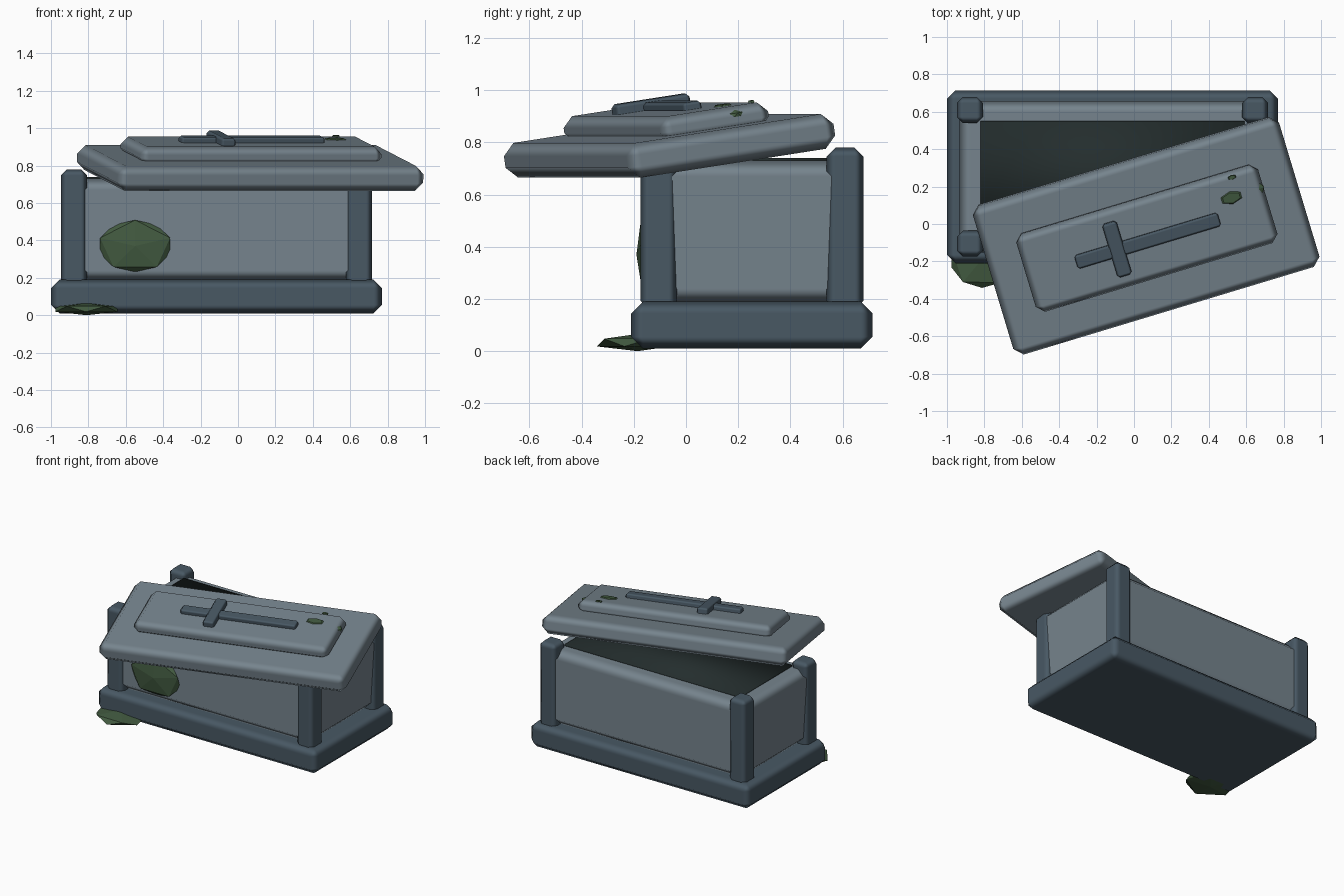
import bpy, bmesh, math
from mathutils import Matrix, Vector

if "Cube" in bpy.data.objects:
    bpy.data.objects.remove(bpy.data.objects["Cube"])


def material(name, rgb):
    m = bpy.data.materials.new(name)
    m.diffuse_color = (*rgb, 1)
    m.use_nodes = True
    m.node_tree.nodes["Principled BSDF"].inputs["Base Color"].default_value = m.diffuse_color
    return m


STONE = material("pale stone", (0.181, 0.231, 0.268))
TRIM = material("dark stone", (0.065, 0.098, 0.127))
INSIDE = material("shadowy interior", (0.017, 0.026, 0.026))
MOSS = material("moss", (0.054, 0.102, 0.051))


def finish(bm, name, mat, matrix):
    me = bpy.data.meshes.new(name)
    bm.to_mesh(me)
    bm.free()
    me.materials.append(mat)
    ob = bpy.data.objects.new(name, me)
    ob.matrix_world = matrix
    bpy.context.collection.objects.link(ob)
    return ob


def block(name, centre, size, mat, bevel, parent=Matrix(), taper=(1, 1)):
    """Chamfered box; taper scales the lower face."""
    bm = bmesh.new()
    bmesh.ops.create_cube(bm, size=1)
    for v in bm.verts:
        v.co = Vector([a * b for a, b in zip(v.co, size)])
        if v.co.z < 0:
            v.co.x *= taper[0]
            v.co.y *= taper[1]
    for f in bm.faces:
        f.smooth = True
    ob = finish(bm, name, mat, parent @ Matrix.Translation(centre))
    if bevel:
        b = ob.modifiers.new("chamfer", 'BEVEL')
        b.width = bevel
        b.segments = 1
        b.harden_normals = True
    return ob


def clump(name, centre, radii, parent=Matrix(), spin=0.0):
    """Faceted flattened moss clump."""
    bm = bmesh.new()
    bmesh.ops.create_icosphere(bm, subdivisions=1, radius=1)
    bmesh.ops.rotate(bm, verts=bm.verts, matrix=Matrix.Rotation(spin, 3, 'Z'))
    bmesh.ops.scale(bm, verts=bm.verts, vec=radii)
    return finish(bm, name, MOSS, parent @ Matrix.Translation(centre))


CX, CY = -0.115, 0.2525

# Plinth and chest
block("plinth", (CX, CY, 0.10), (1.77, 0.925, 0.18), TRIM, 0.045)
block("chest", (CX, CY, 0.455), (1.64, 0.81, 0.55), STONE, 0.06, taper=(0.975, 1))
block("opening", (CX, CY, 0.732), (1.41, 0.595, 0.016), INSIDE, 0)

# Corner posts
for sx in (-1, 1):
    for sy in (-1, 1):
        block("corner_post", (CX + sx * 0.762, CY + sy * 0.357, 0.47),
              (0.14, 0.14, 0.62), TRIM, 0.033)

# Lid, pushed askew and tilted
LID = (Matrix.Translation((0.065, -0.063, 0.787))
       @ Matrix.Rotation(math.radians(16.8), 4, 'Z')
       @ Matrix.Rotation(math.radians(8.5), 4, 'X'))
block("lid", (0, 0, 0), (1.71, 0.84, 0.135), STONE, 0.045, LID)
block("lid_panel", (0, 0, 0.092), (1.35, 0.44, 0.10), STONE, 0.04, LID)

# Cross on the lid
block("cross_upright", (0, -0.005, 0.152), (0.80, 0.075, 0.04), TRIM, 0.012, LID)
block("cross_arm", (-0.17, 0, 0.156), (0.08, 0.30, 0.052), TRIM, 0.014, LID)

# Moss on the chest wall, at the foot and on the lid
wall = Matrix.Translation((-0.55, -0.158, 0.37)) @ Matrix.Rotation(math.pi / 2, 4, 'X')
clump("wall_moss", (0, 0, 0), (0.22, 0.155, 0.032), wall, math.radians(18))
clump("foot_moss", (-0.81, -0.185, 0.033), (0.195, 0.175, 0.033), spin=0.3)
clump("lid_edge_moss", (0.625, 0.085, 0.096), (0.06, 0.07, 0.042), LID)
for x, y, r in ((0.495, 0.085, 0.06), (0.53, 0.19, 0.022)):
    bm = bmesh.new()
    bmesh.ops.create_cone(bm, cap_ends=True, segments=6, radius1=1, radius2=0.8, depth=1)
    bmesh.ops.scale(bm, verts=bm.verts, vec=(r * 1.1, r * 0.6, 0.008))
    finish(bm, "lid_moss_patch", MOSS, LID @ Matrix.Translation((x, y, 0.144)))
